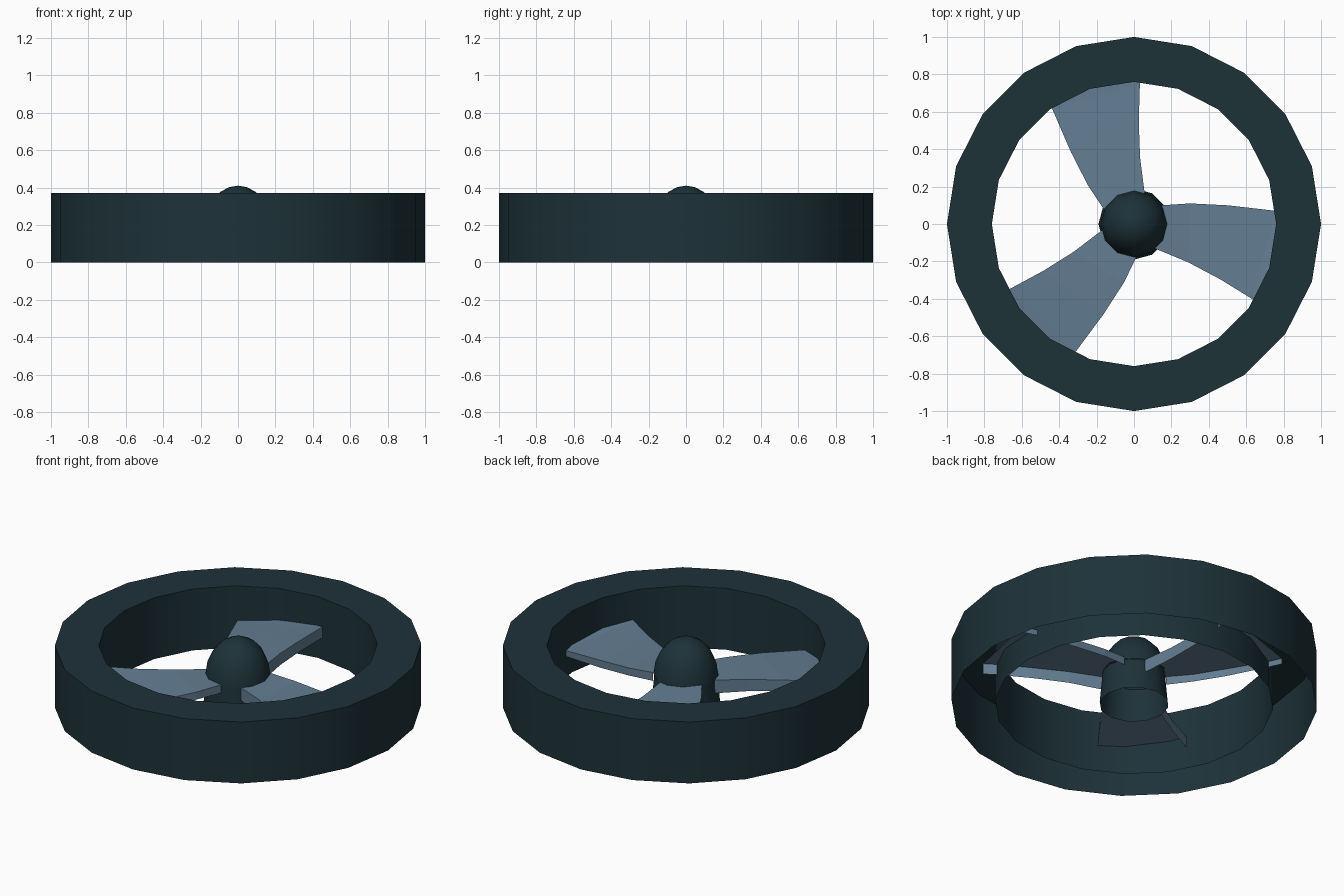
import bpy, bmesh, math

if "Cube" in bpy.data.objects:
    bpy.data.objects.remove(bpy.data.objects["Cube"])


def material(name, rgb):
    lin = [((c / 255 + 0.055) / 1.055) ** 2.4 for c in rgb]
    m = bpy.data.materials.new(name)
    m.diffuse_color = (*lin, 1)
    m.use_nodes = True
    m.node_tree.nodes["Principled BSDF"].inputs["Base Color"].default_value = m.diffuse_color
    return m


DARK_TEAL = material("dark teal", (29, 50, 57))
BLADE_BLUE = material("slate blue", (99, 125, 146))


def finish(name, bm, mat):
    me = bpy.data.meshes.new(name)
    bm.to_mesh(me)
    bm.free()
    me.materials.append(mat)
    ob = bpy.data.objects.new(name, me)
    bpy.context.collection.objects.link(ob)
    return ob


def lathe(name, profile, sides):
    """Open sheet turned about z; profile runs up the outside first."""
    bm = bmesh.new()
    rings = [[bm.verts.new((r * math.cos(2 * math.pi * i / sides),
                            r * math.sin(2 * math.pi * i / sides), z))
              for i in range(sides)] if r > 0 else [bm.verts.new((0, 0, z))] * sides
             for r, z in profile]
    for a, b in zip(rings, rings[1:]):
        for i in range(sides):
            j = (i + 1) % sides
            loop = [a[i], a[j], b[j], b[i]]
            bm.faces.new(list(dict.fromkeys(loop)))
    ob = finish(name, bm, DARK_TEAL)
    ob.data.shade_smooth()
    ob.data.set_sharp_from_angle(angle=math.radians(35))
    return ob


# Hollow shroud ring, open underneath
lathe("shroud_ring", [(1, 0), (1, 0.37), (0.76, 0.37), (0.76, 0)], 20)

# Hub: tapered open stem with a domed nose
lathe("hub_stem", [(0.19, 0), (0.173, 0.19)], 12)
dome = [(0.178 * math.cos(t), 0.19 + 0.22 * math.sin(t))
        for t in [math.radians(a) for a in (0, 20, 40, 58, 74)]]
lathe("hub_dome", dome + [(0, 0.41)], 12)

# Blade sections: lead x, y, top, bottom, then trail x, y, top, bottom
SECTIONS = [
    (0.15, 0.10, 0.20, 0.15, 0.11, -0.13, 0.19, 0.11),
    (0.30, 0.11, 0.19, 0.145, 0.29, -0.205, 0.19, 0.12),
    (0.50, 0.10, 0.18, 0.135, 0.46, -0.295, 0.19, 0.125),
    (0.76, 0.07, 0.16, 0.125, 0.63, -0.40, 0.195, 0.13),
    (0.84, 0.055, 0.155, 0.12, 0.69, -0.46, 0.205, 0.14),
]


def blade(name, turn):
    """Top skin with a skirt down each long edge, open underneath."""
    bm = bmesh.new()
    secs = [[bm.verts.new(p) for p in
             ((lx, ly, lb), (lx, ly, lt), (tx, ty, tt), (tx, ty, tb))]
            for lx, ly, lt, lb, tx, ty, tt, tb in SECTIONS]
    for a, b in zip(secs, secs[1:]):
        for i in range(3):
            bm.faces.new((a[i], a[i + 1], b[i + 1], b[i]))
    ob = finish(name, bm, BLADE_BLUE)
    ob.rotation_euler.z = turn


for k in range(3):
    blade(f"fan_blade_{k + 1}", k * 2 * math.pi / 3)
